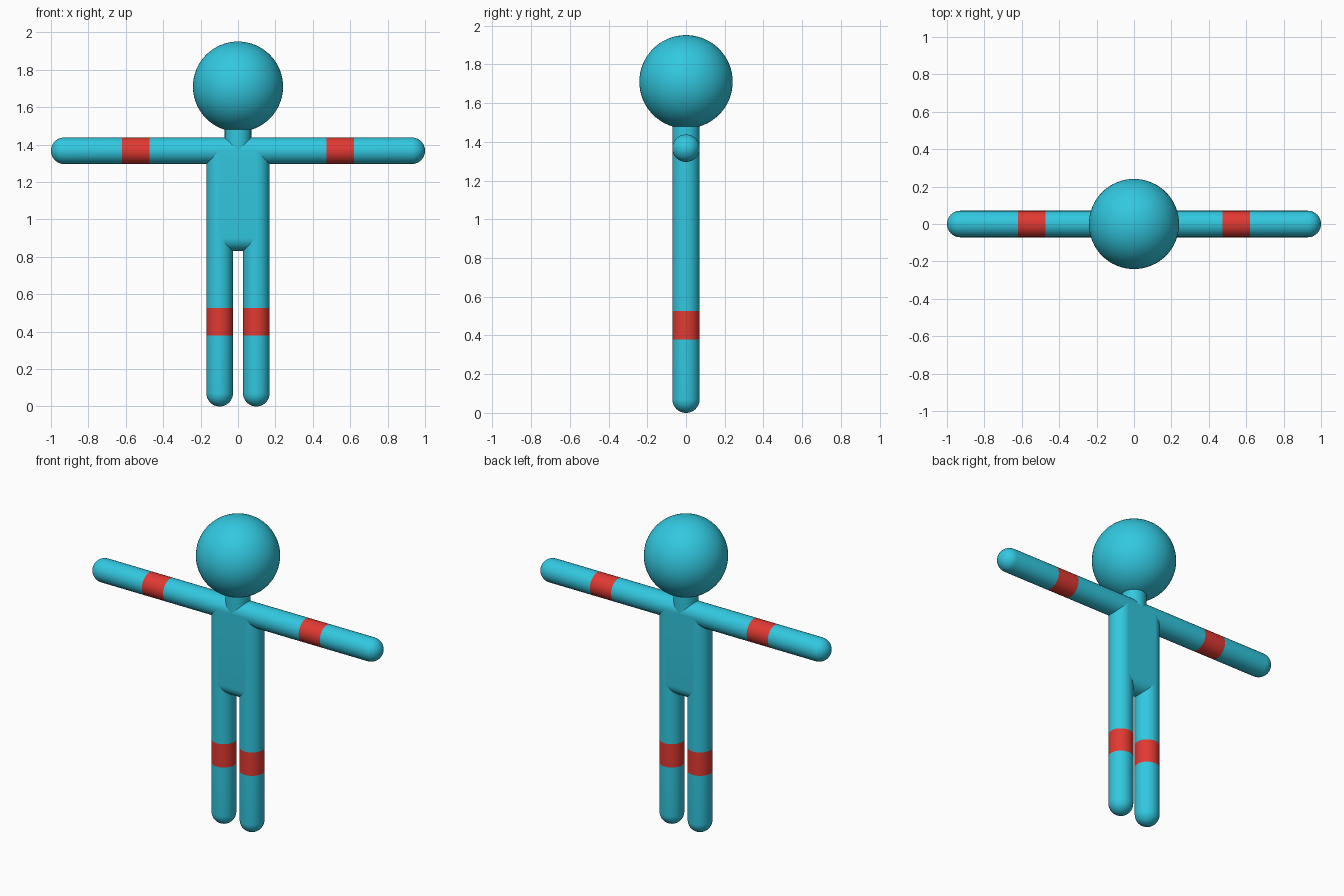
import bpy, bmesh, math
from mathutils import Matrix

if "Cube" in bpy.data.objects:
    bpy.data.objects.remove(bpy.data.objects["Cube"])

R = 0.071          # limb radius
HIP_X = 0.098      # leg centre line
ARM_Z = 1.367      # shoulder height


def material(name, rgb):
    m = bpy.data.materials.new(name)
    m.diffuse_color = (*rgb, 1)
    m.use_nodes = True
    m.node_tree.nodes["Principled BSDF"].inputs["Base Color"].default_value = m.diffuse_color
    return m


CYAN = material("cyan", (0.032, 0.578, 0.745))
RED = material("red", (0.753, 0.041, 0.032))


def finish(name, bm, rule=None):
    bmesh.ops.recalc_face_normals(bm, faces=bm.faces)
    if rule:
        for f in bm.faces:
            f.material_index = int(rule(f.calc_center_median()))
    mesh = bpy.data.meshes.new(name)
    bm.to_mesh(mesh)
    bm.free()
    mesh.materials.append(CYAN)
    mesh.materials.append(RED)
    ob = bpy.data.objects.new(name, mesh)
    bpy.context.collection.objects.link(ob)
    bpy.ops.object.select_all(action='DESELECT')
    ob.select_set(True)
    bpy.context.view_layer.objects.active = ob
    bpy.ops.object.shade_smooth_by_angle(angle=math.radians(40))
    return ob


def lathe(profile, seg=48):
    """Spin (radius, z) points around the z axis."""
    bm = bmesh.new()
    vs = [bm.verts.new((r, 0, z)) for r, z in profile]
    es = [bm.edges.new(p) for p in zip(vs, vs[1:])]
    bmesh.ops.spin(bm, geom=vs + es, cent=(0, 0, 0), axis=(0, 0, 1),
                   angle=math.tau, steps=seg, use_merge=True)
    bmesh.ops.remove_doubles(bm, verts=bm.verts, dist=1e-5)
    return bm


def dome(z, sign, n=10):
    """Quarter circle from pole to equator, centred at height z."""
    return [(R * math.sin(a), z + sign * R * math.cos(a))
            for a in (i * math.pi / 2 / n for i in range(n + 1))]


# legs with a red knee band
for side, x in (("left", HIP_X), ("right", -HIP_X)):
    bm = lathe(dome(R, -1) + [(R, 0.38), (R, 0.527), (R, ARM_Z), (0, ARM_Z)])
    bmesh.ops.translate(bm, verts=bm.verts, vec=(x, 0, 0))
    finish(side + "_leg", bm, lambda c: 0.38 < c.z < 0.527)

# arms: one long capsule with a red elbow band on each side
end = 1 - R
bm = lathe(dome(-end, -1) + [(R, z) for z in (-0.62, -0.473, 0.473, 0.62)]
           + dome(end, 1)[::-1])
bmesh.ops.rotate(bm, verts=bm.verts, matrix=Matrix.Rotation(math.pi / 2, 3, 'Y'))
bmesh.ops.translate(bm, verts=bm.verts, vec=(0, 0, ARM_Z))
finish("arms", bm, lambda c: 0.473 < abs(c.x) < 0.62)

# torso: flat slab between the legs with a rounded lower edge
bm = bmesh.new()
outline = [(-R, ARM_Z)] + [(-R * math.cos(i * math.pi / 20),
                            0.902 - R * math.sin(i * math.pi / 20))
                           for i in range(21)] + [(R, ARM_Z)]
face = bm.faces.new([bm.verts.new((-HIP_X, y, z)) for y, z in outline])
ext = bmesh.ops.extrude_face_region(bm, geom=[face])
bmesh.ops.translate(bm, vec=(2 * HIP_X, 0, 0),
                    verts=[g for g in ext["geom"] if isinstance(g, bmesh.types.BMVert)])
finish("torso", bm)

# neck
finish("neck", lathe([(0, ARM_Z), (R, ARM_Z), (R, 1.53), (0, 1.53)]))

# head
bm = bmesh.new()
bmesh.ops.create_uvsphere(bm, u_segments=64, v_segments=32, radius=0.241)
bmesh.ops.translate(bm, verts=bm.verts, vec=(0, 0, 1.71))
finish("head", bm)
